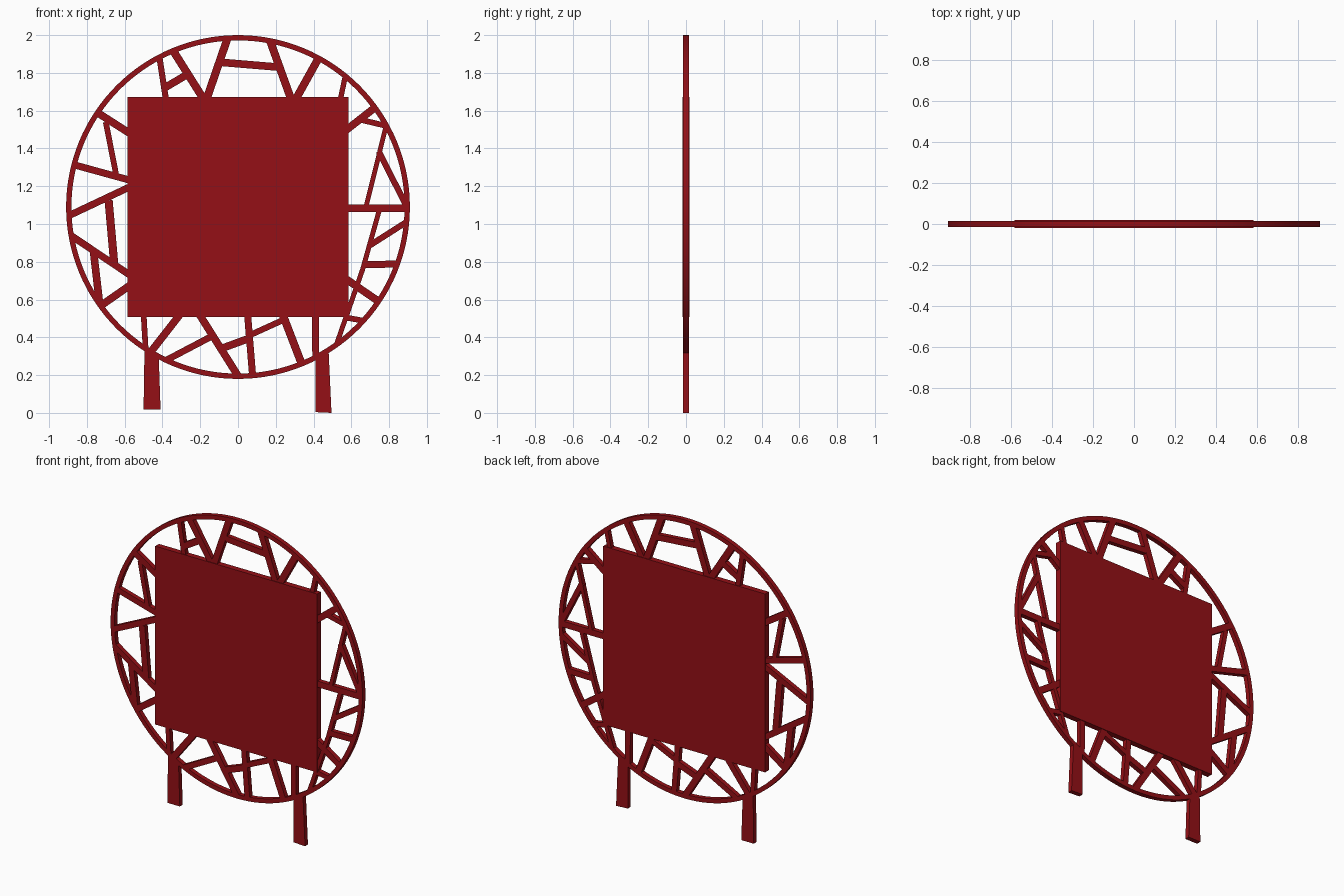
import bpy, bmesh, math
from mathutils import Vector

CENTRE = Vector((0, 1.09))
R_OUT, R_IN, HALF = 0.91, 0.882, 0.015

red = bpy.data.materials.new("dark_red")
red.diffuse_color = (0.3, 0.005, 0.008, 1)


def finish(name, bm):
    bmesh.ops.recalc_face_normals(bm, faces=bm.faces)
    mesh = bpy.data.meshes.new(name)
    bm.to_mesh(mesh)
    bm.free()
    mesh.materials.append(red)
    obj = bpy.data.objects.new(name, mesh)
    bpy.context.collection.objects.link(obj)
    return obj


def add_prism(bm, outline, half):
    # extrude an x-z outline to both sides of y = 0
    front = [bm.verts.new((x, -half, z)) for x, z in outline]
    back = [bm.verts.new((x, half, z)) for x, z in outline]
    bm.faces.new(front)
    bm.faces.new(back[::-1])
    n = len(outline)
    for i in range(n):
        j = (i + 1) % n
        bm.faces.new((front[i], back[i], back[j], front[j]))


def prism(name, outline, half):
    bm = bmesh.new()
    add_prism(bm, outline, half)
    return finish(name, bm)


def anchor(x, z):
    # ends that reach the rim are buried inside it
    d = Vector((x, z)) - CENTRE
    return CENTRE + d.normalized() * 0.894 if d.length > 0.86 else Vector((x, z))


def struts(name, rows):
    bm = bmesh.new()
    for x1, z1, x2, z2, w in rows:
        a, b = anchor(x1, z1), anchor(x2, z2)
        d = (b - a).normalized()
        side = Vector((-d.y, d.x)) * w / 2
        add_prism(bm, [a + side, b + side, b - side, a - side], HALF)
    return finish(name, bm)


# Round rim
bm = bmesh.new()
N = 128
loops = []
for i in range(N):
    t = 2 * math.pi * i / N
    loops.append([bm.verts.new((r * math.cos(t), y, CENTRE.y + r * math.sin(t)))
                  for r, y in ((R_OUT, -HALF), (R_OUT, HALF), (R_IN, HALF), (R_IN, -HALF))])
for i in range(N):
    p, q = loops[i], loops[(i + 1) % N]
    for k in range(4):
        m = (k + 1) % 4
        bm.faces.new((p[k], q[k], q[m], p[m]))
rim = finish("round_rim", bm)
bpy.context.view_layer.objects.active = rim
rim.select_set(True)
bpy.ops.object.shade_smooth_by_angle()

# Square centre panel
prism("centre_panel", [(-0.585, 0.508), (0.585, 0.508), (0.585, 1.673), (-0.585, 1.673)], 0.019)

# Legs
prism("left_leg", [(-0.5, 0.018), (-0.41, 0.018), (-0.42, 0.31), (-0.495, 0.34)], HALF)
prism("right_leg", [(0.41, 0.004), (0.495, 0.0), (0.48, 0.32), (0.41, 0.30)], HALF)

# Lattice struts, one group per side: x1, z1, x2, z2, width
struts("top_struts", [
    (-0.415, 1.88, -0.38, 1.65, 0.032),
    (-0.34, 1.91, -0.175, 1.65, 0.042),
    (-0.39, 1.72, -0.28, 1.785, 0.04),
    (-0.055, 1.97, -0.17, 1.65, 0.042),
    (-0.08, 1.855, 0.22, 1.83, 0.04),
    (0.17, 1.965, 0.285, 1.65, 0.042),
    (0.425, 1.875, 0.30, 1.65, 0.042),
    (0.563, 1.775, 0.54, 1.65, 0.028)])
struts("right_struts", [
    (0.73, 1.62, 0.57, 1.495, 0.04),
    (0.635, 1.555, 0.775, 1.515, 0.03),
    (0.785, 1.52, 0.68, 1.10, 0.025),
    (0.745, 1.385, 0.875, 1.09, 0.032),
    (0.57, 1.083, 0.89, 1.083, 0.04),
    (0.75, 1.08, 0.66, 0.76, 0.026),
    (0.66, 0.76, 0.525, 0.36, 0.026),
    (0.695, 0.885, 0.885, 1.01, 0.032),
    (0.675, 0.785, 0.85, 0.785, 0.037),
    (0.57, 0.71, 0.745, 0.59, 0.04),
    (0.57, 0.505, 0.665, 0.485, 0.03)])
struts("bottom_struts", [
    (0.41, 0.53, 0.41, 0.30, 0.037),
    (0.233, 0.53, 0.335, 0.265, 0.042),
    (0.07, 0.415, 0.235, 0.49, 0.032),
    (0.05, 0.53, 0.077, 0.20, 0.037),
    (-0.09, 0.34, 0.06, 0.395, 0.04),
    (-0.21, 0.53, 0.0, 0.195, 0.04),
    (-0.385, 0.265, -0.14, 0.405, 0.035),
    (-0.30, 0.53, -0.46, 0.325, 0.04),
    (-0.5, 0.53, -0.497, 0.33, 0.03)])
struts("left_struts", [
    (-0.745, 1.59, -0.565, 1.475, 0.04),
    (-0.70, 1.54, -0.645, 1.26, 0.03),
    (-0.875, 1.315, -0.565, 1.23, 0.037),
    (-0.90, 1.045, -0.565, 1.20, 0.037),
    (-0.685, 1.125, -0.655, 0.785, 0.043),
    (-0.89, 0.935, -0.565, 0.725, 0.037),
    (-0.765, 0.855, -0.73, 0.58, 0.04),
    (-0.73, 0.565, -0.565, 0.68, 0.04)])
